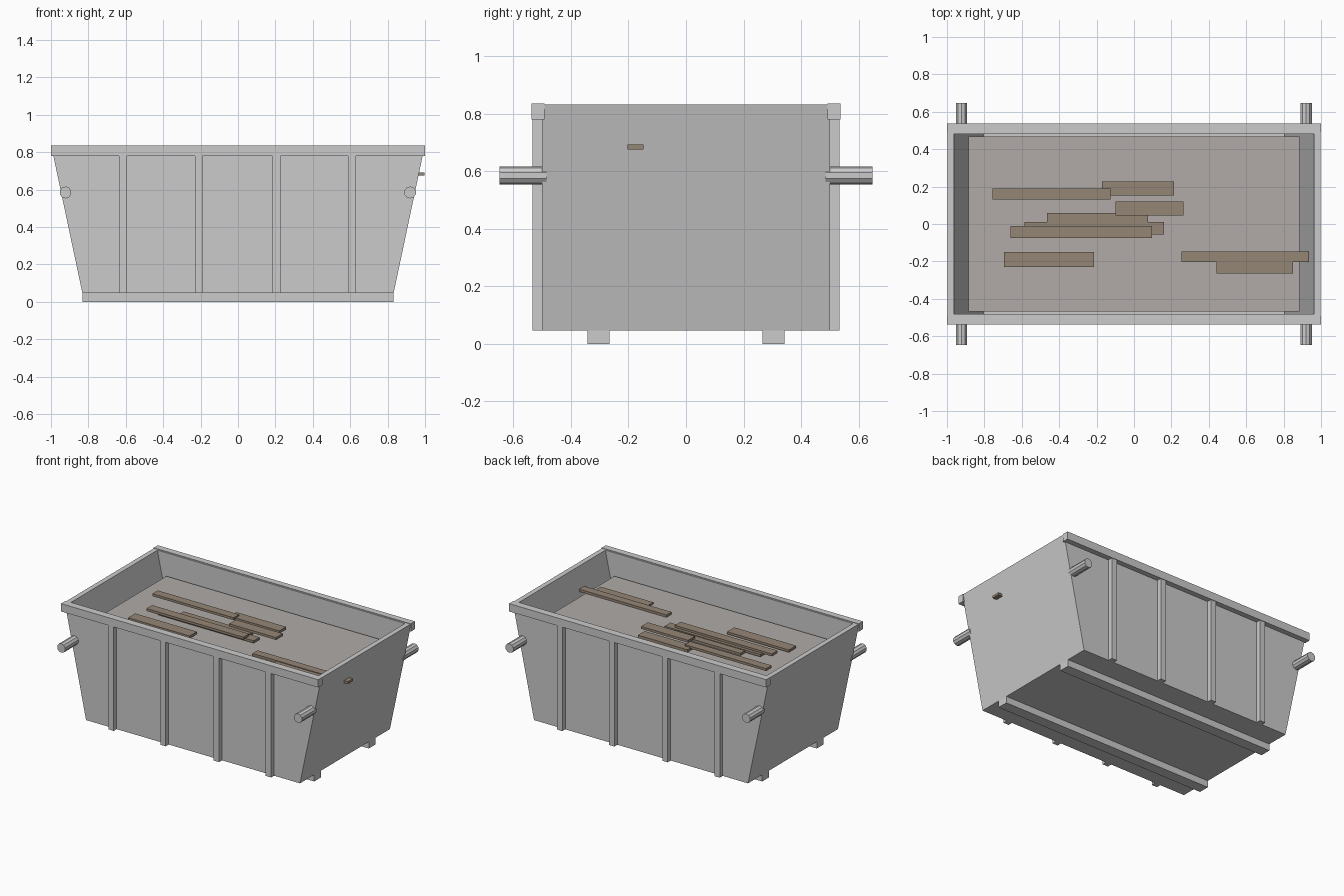
import bpy, bmesh
from math import pi

if "Cube" in bpy.data.objects:
    bpy.data.objects.remove(bpy.data.objects["Cube"])


def material(name, color):
    m = bpy.data.materials.new(name)
    m.diffuse_color = color
    m.use_nodes = True
    m.node_tree.nodes["Principled BSDF"].inputs["Base Color"].default_value = m.diffuse_color
    return m


def make_object(name, bm, mat=None):
    bmesh.ops.recalc_face_normals(bm, faces=bm.faces)
    me = bpy.data.meshes.new(name)
    bm.to_mesh(me)
    bm.free()
    ob = bpy.data.objects.new(name, me)
    bpy.context.collection.objects.link(ob)
    if mat:
        me.materials.append(mat)
    return ob


def rings_mesh(name, rings, mat=None):
    """Skin a stack of rectangles given as (half x, half y, z), capped at both ends."""
    bm = bmesh.new()
    loops = []
    for hx, hy, z in rings:
        loops.append([bm.verts.new((sx * hx, sy * hy, z))
                      for sx, sy in ((-1, -1), (1, -1), (1, 1), (-1, 1))])
    for a, b in zip(loops, loops[1:]):
        for i in range(4):
            j = (i + 1) % 4
            bm.faces.new((a[i], a[j], b[j], b[i]))
    bm.faces.new(loops[0])
    bm.faces.new(loops[-1])
    return make_object(name, bm, mat)


def box(name, x0, x1, y0, y1, z0, z1, mat=None):
    bm = bmesh.new()
    bmesh.ops.create_cube(bm, size=1)
    for v in bm.verts:
        v.co = ((x0 + x1) / 2 + v.co.x * (x1 - x0),
                (y0 + y1) / 2 + v.co.y * (y1 - y0),
                (z0 + z1) / 2 + v.co.z * (z1 - z0))
    return make_object(name, bm, mat)


wood = material("wood", (0.30, 0.24, 0.18, 1))
rubble = material("rubble", (0.44, 0.41, 0.39, 1))

# Hollow tub with sloping ends: outer bottom, outer top, inner top, inner floor
rings_mesh("skip_body", [(0.832, 0.5, 0.047), (0.998, 0.5, 0.832),
                         (0.963, 0.48, 0.832), (0.805, 0.48, 0.085)])

# Contents filling the tub, just short of the walls
rings_mesh("fill", [(0.80, 0.468, 0.08), (0.885, 0.468, 0.45), (0.885, 0.468, 0.675)], rubble)

for s, side in ((-1, "front"), (1, "back")):
    def side_box(name, x0, x1, ya, yb, z0, z1):
        return box(name, x0, x1, *sorted((s * ya, s * yb)), z0, z1)

    # Rim rail, ribs and skid on each long side
    side_box(f"{side}_rim", -1, 1, 0.492, 0.537, 0.78, 0.835)
    for i, x in enumerate((-0.615, -0.21, 0.205, 0.61)):
        side_box(f"{side}_rib_{i + 1}", x - 0.021, x + 0.021, 0.49, 0.533, 0.047, 0.79)
    side_box(f"{side}_skid", -0.832, 0.832, 0.265, 0.342, 0, 0.05)

    # Lifting pins
    for x, end in ((-0.922, "left"), (0.92, "right")):
        bpy.ops.mesh.primitive_cylinder_add(vertices=10, radius=0.032, depth=0.163,
                                            location=(x, s * 0.5665, 0.585),
                                            rotation=(pi / 2, 0, 0))
        bpy.context.object.name = f"{side}_{end}_lifting_pin"

# Loose planks lying on the contents: x range, y range, top height
planks = [(-0.757, -0.125, 0.13, 0.19, 0.715), (-0.17, 0.215, 0.152, 0.227, 0.705),
          (-0.10, 0.265, 0.045, 0.12, 0.712), (-0.465, 0.075, 0.01, 0.06, 0.695),
          (-0.585, 0.16, -0.055, 0.01, 0.70), (-0.66, 0.095, -0.075, -0.012, 0.715),
          (-0.695, -0.215, -0.23, -0.15, 0.70), (0.255, 0.998, -0.203, -0.147, 0.693),
          (0.44, 0.85, -0.265, -0.195, 0.688)]
for i, (x0, x1, y0, y1, top) in enumerate(planks):
    box(f"plank_{i + 1}", x0, x1, y0, y1, top - 0.017, top, wood)
